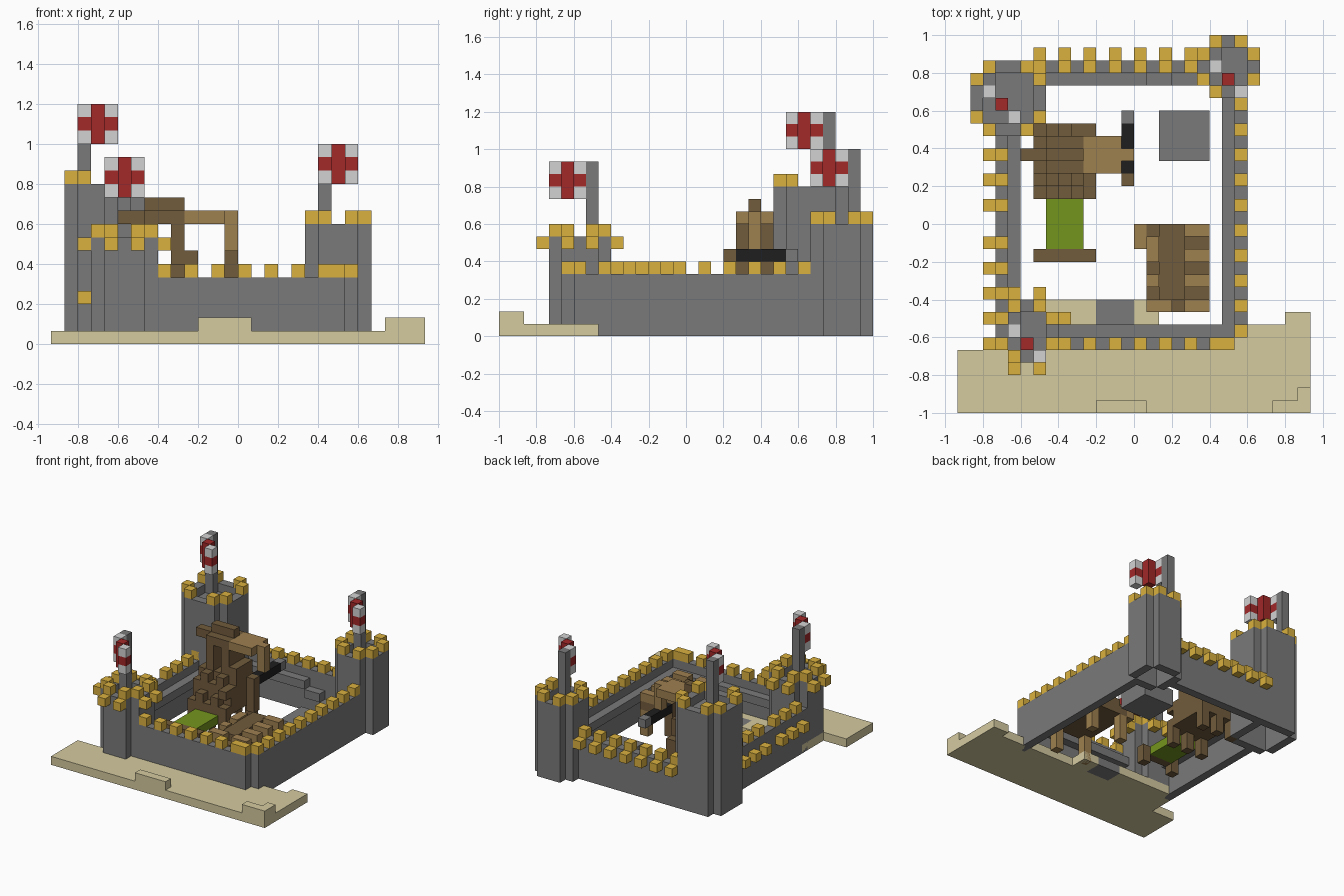
import bpy
import bmesh
from mathutils import Matrix, Vector

cube = bpy.data.objects.get("Cube")
if cube:
    bpy.data.objects.remove(cube, do_unlink=True)

U = 1 / 15  # size of one block


def material(name, r, g, b):
    m = bpy.data.materials.new(name)
    m.use_nodes = True
    m.diffuse_color = (r, g, b, 1)
    m.node_tree.nodes["Principled BSDF"].inputs["Base Color"].default_value = (r, g, b, 1)
    return m


STONE = material("stone grey", .195, .195, .195)
GOLD = material("golden yellow", .70, .44, .05)
SAND = material("sand", .66, .59, .35)
DARK = material("dark wood", .165, .105, .045)
LIGHT = material("light wood", .34, .215, .08)
RED = material("red", .36, .021, .022)
PALE = material("pale grey", .65, .65, .65)
BLACK = material("black", .013, .013, .014)
GREEN = material("grass green", .175, .30, .012)


def blocks(name, mat, boxes):
    """One object from boxes given as (x0, x1, y0, y1, z0, z1) in blocks."""
    bm = bmesh.new()
    for x0, x1, y0, y1, z0, z1 in boxes:
        centre = Vector((x0 + x1, y0 + y1, z0 + z1)) * U / 2
        size = Vector((x1 - x0, y1 - y0, z1 - z0)) * U
        bmesh.ops.create_cube(bm, size=1, matrix=Matrix.Translation(centre) @ Matrix.Diagonal(size.to_4d()))
    me = bpy.data.meshes.new(name)
    bm.to_mesh(me)
    bm.free()
    me.materials.append(mat)
    ob = bpy.data.objects.new(name, me)
    bpy.context.collection.objects.link(ob)
    return ob


def cell(x, y, z, h=1):
    return (x, x + 1, y, y + 1, z, z + h)


def tower(name, x0, y0, n, base, height, merlons, corbels=False):
    """Hollow tower with cut corners, a sunken deck, merlons and optional corbels."""
    x1, y1 = x0 + n, y0 + n
    walls = [(x, x + 1, y0 + 1, y1 - 1, base, height) for x in (x0, x1 - 1)]
    walls += [(x0 + 1, x1 - 1, y, y + 1, base, height) for y in (y0, y1 - 1)]
    blocks(name + "_walls", STONE, walls)
    blocks(name + "_deck", STONE, [(x0 + 1, x1 - 1, y0 + 1, y1 - 1, height - 2, height - 1)])
    top = []
    for k in merlons:
        for e, out in ((0, -1), (n - 1, n)):
            top += [cell(x0 + e, y0 + k, height), cell(x0 + k, y0 + e, height)]
            if corbels:
                top += [cell(x0 + out, y0 + k, height - 1), cell(x0 + k, y0 + out, height - 1)]
    blocks(name + "_merlons", GOLD, top)


def flag(name, x, y, z, deck):
    """Diagonal banner with a red cross on a pole behind its first column."""
    red, pale = [], []
    for c in range(3):
        for k in range(3):
            (red if 1 in (c, k) else pale).append(cell(x + c, y - c, z + k))
    blocks(name + "_cross", RED, red)
    blocks(name + "_corners", PALE, pale)
    blocks(name + "_pole", STONE, [cell(x, y + 1, deck, z + 3 - deck)])


# Sandy ground with small steps
blocks("ground", SAND, [
    (-14, 14, -15, -10, 0, 1), (-11, 12, -10, -8, 0, 1), (12, 14, -10, -7, 0, 1),
    (-11, -3, -8, -6, 0, 1), (0, 2, -8, -6, 0, 1),
    (-3, 1, -15, -14, 1, 2), (11, 14, -15, -14, 1, 2), (13, 14, -14, -13, 1, 2)])
blocks("gate_floor", STONE, [(-3, 0, -8, -6, 0, 1)])
blocks("inner_platform", STONE, [(2, 6, 5, 9, 0, 2)])

# Thin walls with a raised walkway inside
blocks("front_wall", STONE, [(-7, 8, -10, -9, 1, 5), (-7, 7, -9, -8, 3, 4)])
blocks("right_wall", STONE, [(8, 9, -9, 11, 0, 5), (7, 8, -9, 10, 3, 4)])
blocks("left_wall", STONE, [(-11, -10, -7, 8, 0, 5), (-10, -9, -6, 8, 3, 4)])
blocks("back_wall", STONE, [(-8, 6, 12, 13, 0, 5), (-8, 1, 11, 12, 3, 4),
                            (1, 3, 11, 12, 2, 3), (3, 6, 11, 12, 1, 2)])

# Wall merlons
blocks("front_merlons", GOLD, [cell(x, -10, 5) for x in [*range(-6, 7, 2), 7]])
blocks("right_merlons", GOLD, [cell(8, y, 5) for y in range(-9, 10, 2)])
blocks("left_merlons", GOLD, [b for y in [*range(-6, -1, 2), *range(-1, 8, 2)]
                              for b in (cell(-11, y, 5), cell(-12, y, 3)) if y != -1])
blocks("back_merlons", GOLD, [b for x in range(-8, 5, 2) for b in (cell(x, 12, 5), cell(x, 13, 4))])

# Towers and banners
tower("front_tower", -11, -11, 5, 1, 8, (1, 3), corbels=True)
tower("tall_tower", -13, 7, 6, 0, 12, (1, 4))
tower("back_tower", 5, 10, 5, 0, 9, (1, 3))
flag("front_flag", -10, -9, 11, 7)
flag("tall_flag", -12, 10, 15, 11)
flag("back_flag", 6, 12, 12, 8)

# Timber machine: staggered upright logs, cross beams and a swinging hammer
heights = {2: 3, 3: 5, 4: 6, 5: 6, 6: 6, 7: 4}
logs = []
for y, h in heights.items():
    for x in range(-8, -3):
        tall = x in (-7, -5)
        top = 9 if tall and 4 <= y <= 6 else h + tall
        foot = 0 if y in (2, 7) and not tall else 2
        logs.append(cell(x, y, foot, top - foot))
blocks("machine_logs", DARK, logs + [(-4, -3, 2, 8, 4, 5), (-4, -3, 4, 7, 5, 7)])
blocks("machine_ridge", DARK, [(-9, -4, 5, 6, 9, 10), (-7, -4, 5, 6, 10, 11),
                               (-7, -4, 4, 5, 9, 10), (-7, -4, 6, 7, 9, 10)])
blocks("machine_beams", LIGHT, [(-4, 0, 5, 6, 9, 10), (-4, -1, 4, 5, 9, 10), (-4, -1, 6, 7, 9, 10)])
blocks("machine_hanger", LIGHT, [cell(-1, 5, 7, 2)])
blocks("hammer_grip", DARK, [cell(-1, 3, 3, 4)])
blocks("hammer_shaft", BLACK, [(-1, 0, 4, 8, 6, 7)])
blocks("hammer_head", STONE, [cell(-1, 8, 6)])

# Raised grass bed with its end board
blocks("grass_bed", GREEN, [(-7, -4, -2, 2, 1, 2)])
blocks("bed_board", DARK, [(-8, -3, -3, -2, 1, 2), cell(-8, -3, 0), cell(-4, -3, 0)])

# Wooden deck on legs with lighter logs at its edges
blocks("deck", DARK, [(1, 6, -7, 0, 3, 4), (2, 4, -6, 0, 4, 4.8)])
blocks("deck_step", LIGHT, [(0, 1, -2, 0, 3, 4)])
blocks("deck_logs", LIGHT, [(4, 6, y, y + 1, 4, 5) for y in (-7, -5, -3, -1)]
       + [(1, 2, y, y + 1, 4, 5) for y in (-5, -3, -2)] + [(1, 3, -7, -6, 4, 5)])
blocks("deck_legs", LIGHT, [cell(x, y, 0, 3) for x in (1, 5) for y in (-7, -1)])
